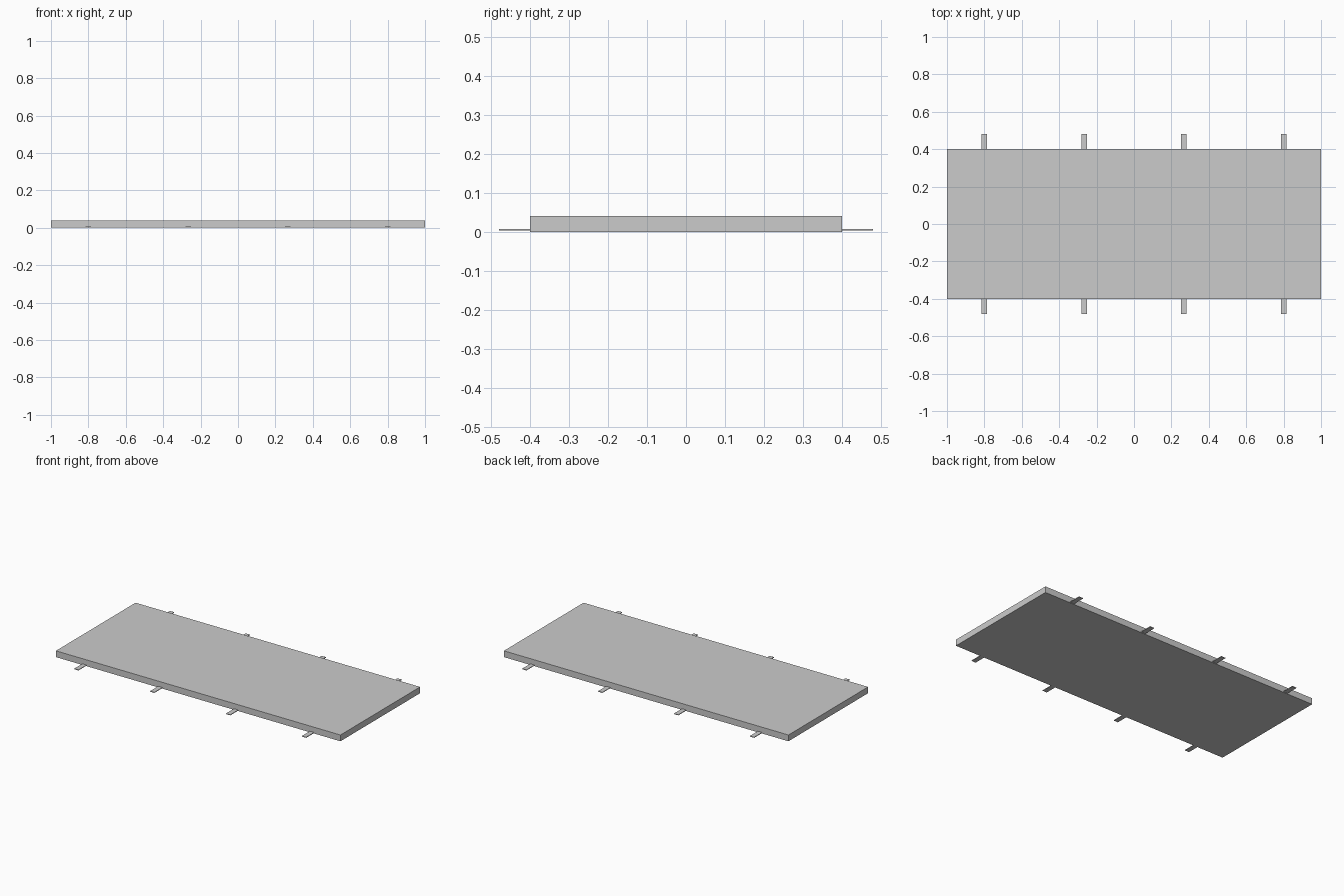
import bpy

if "Cube" in bpy.data.objects:
    bpy.data.objects.remove(bpy.data.objects["Cube"])


def box(name, center, size):
    bpy.ops.mesh.primitive_cube_add(size=1, location=center)
    obj = bpy.context.object
    obj.name = name
    obj.scale = size
    bpy.ops.object.transform_apply(location=False, rotation=False, scale=True)
    return obj


# Main flat slab
box("slab", (0, 0, 0.02), (2.0, 0.8, 0.04))

# Four thin tabs along each long edge, butted against the slab
for side, label in ((-1, "front"), (1, "back")):
    for i in range(4):
        x = -0.8 + i * 1.6 / 3
        box(f"{label}_tab_{i + 1}", (x, side * 0.44, 0.005), (0.03, 0.08, 0.004))
